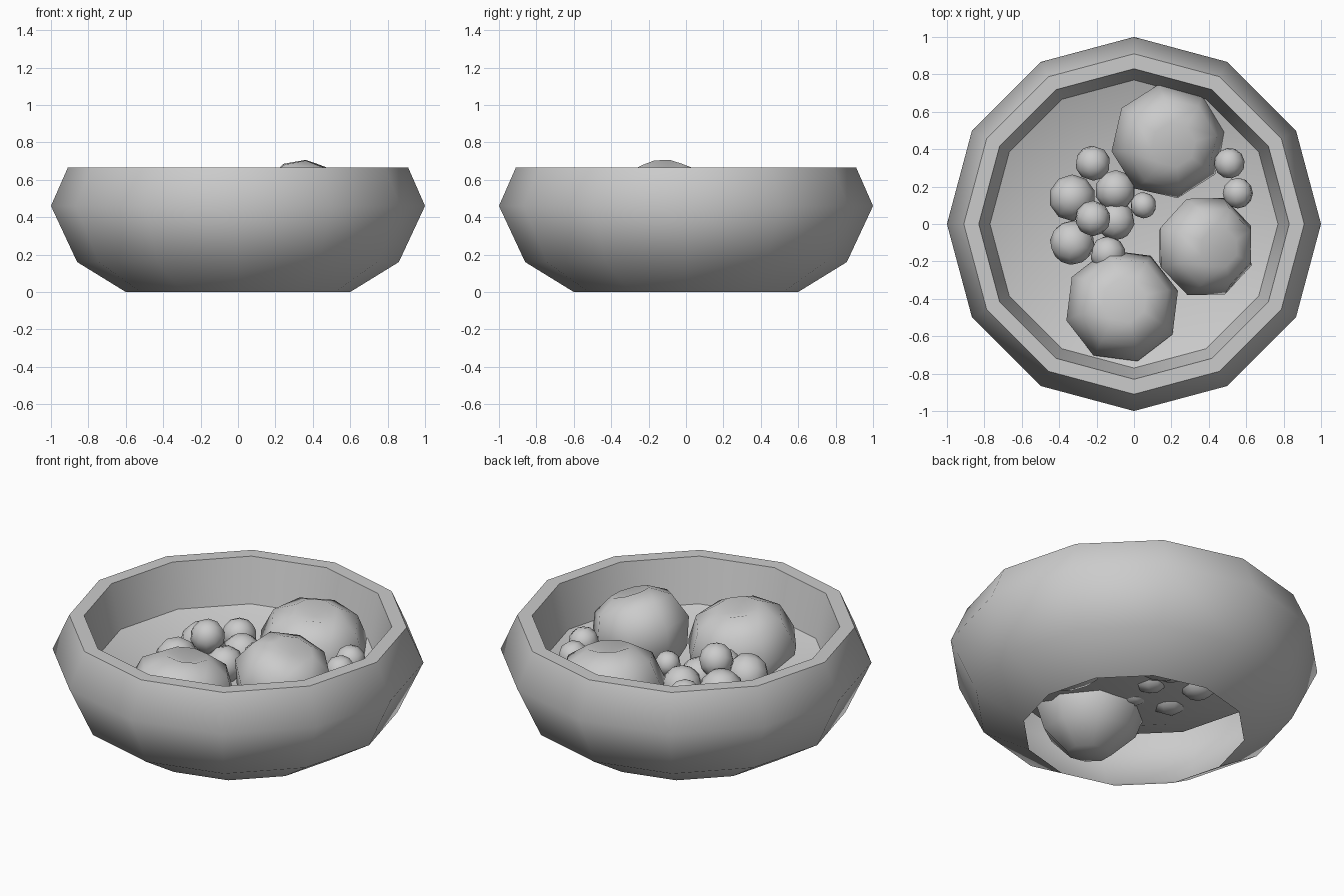
import bpy, bmesh
from math import sin, cos, pi, radians

if "Cube" in bpy.data.objects:
    bpy.data.objects.remove(bpy.data.objects["Cube"])


def lathe(name, profile, sides, loc=(0, 0, 0), rot=(0, 0, 0), angle=40):
    """Spin an (r, z) profile round z; points with r = 0 become poles."""
    bm = bmesh.new()
    rings = []
    for r, z in profile:
        n = sides if r > 0 else 1
        rings.append([bm.verts.new((r * sin(2 * pi * i / sides),
                                    r * cos(2 * pi * i / sides), z)) for i in range(n)])
    for a, b in zip(rings, rings[1:]):
        for i in range(sides):
            j = (i + 1) % sides
            quad = [a[i % len(a)], a[j % len(a)], b[j % len(b)], b[i % len(b)]]
            bm.faces.new(list(dict.fromkeys(quad)))
    bmesh.ops.recalc_face_normals(bm, faces=bm.faces)
    me = bpy.data.meshes.new(name)
    bm.to_mesh(me)
    bm.free()
    ob = bpy.data.objects.new(name, me)
    bpy.context.collection.objects.link(ob)
    ob.location = loc
    ob.rotation_euler = [radians(a) for a in rot]
    bpy.ops.object.select_all(action='DESELECT')
    ob.select_set(True)
    bpy.context.view_layer.objects.active = ob
    bpy.ops.object.shade_smooth_by_angle(angle=radians(angle))
    return ob


# Twelve-sided bowl: open underneath, outer wall, rim, inner wall, raised floor
bowl = lathe("bowl", [(0.6, 0), (0.86, 0.16), (1.0, 0.46), (0.91, 0.665),
                      (0.83, 0.665), (0.77, 0.41), (0.5, 0.31), (0, 0.30)], 12, angle=50)
# The shell is open, so make sure the outside faces outwards
side = bowl.data.polygons[12]
if side.normal.dot(side.center) < 0:
    bowl.data.flip_normals()

# Large eight-sided fruits with a shallow dimple on top
fruit = [(0, 0.215), (0.12, 0.255), (0.245, 0.185), (0.31, 0.03),
         (0.25, -0.14), (0.12, -0.26), (0, -0.27)]
for name, loc, rot, s in [
        ("fruit_back", (0.18, 0.445, 0.37), (6, 6, 10), 1.0),
        ("fruit_right", (0.375, -0.12, 0.455), (10, 18, 25), 0.9),
        ("fruit_front", (-0.065, -0.44, 0.355), (-6, 5, 15), 1.0)]:
    lathe(name, [(r * s, z * s) for r, z in fruit], 8, loc, rot, 60)

# Berries: small low-poly spheres (x, y, z, radius)
berries = [(-0.33, 0.14, 0.39, 0.125), (-0.1, 0.18, 0.38, 0.11),
           (-0.22, 0.325, 0.40, 0.095), (-0.22, 0.03, 0.505, 0.095),
           (-0.33, -0.1, 0.395, 0.12), (-0.1, 0.02, 0.375, 0.105),
           (0.05, 0.1, 0.44, 0.07), (-0.14, -0.16, 0.38, 0.095),
           (0.51, 0.325, 0.45, 0.082), (0.555, 0.165, 0.46, 0.082)]
for k, (x, y, z, r) in enumerate(berries):
    ball = [(r * sin(pi * i / 6) if 0 < i < 6 else 0, r * cos(pi * i / 6)) for i in range(7)]
    lathe(f"berry_{k + 1}", ball, 10, (x, y, z), (10 * k, 7 * k, 0), 60)
